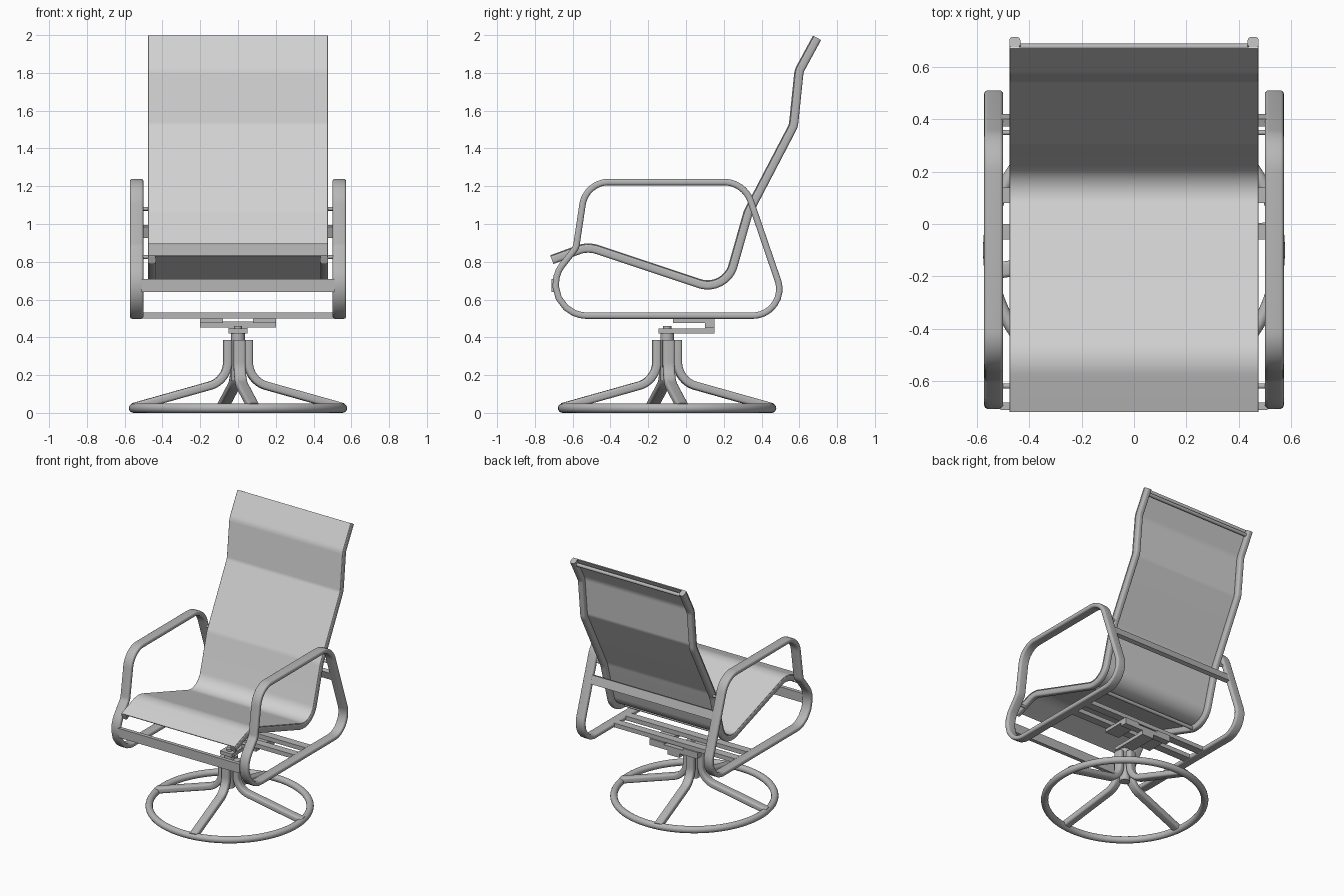
import bpy, bmesh
from math import cos, sin, pi, radians
from mathutils import Vector, Matrix

if "Cube" in bpy.data.objects:
    bpy.data.objects.remove(bpy.data.objects["Cube"])


def material(name, grey):
    m = bpy.data.materials.new(name)
    m.use_nodes = True
    colour = (grey, grey, grey, 1)
    m.diffuse_color = colour
    m.node_tree.nodes["Principled BSDF"].inputs["Base Color"].default_value = colour
    return m


FRAME = material("frame grey", 0.47)
FABRIC = material("fabric light grey", 0.64)


def finish(name, bm, mat, place=Matrix()):
    bmesh.ops.recalc_face_normals(bm, faces=bm.faces)
    bm.transform(place)
    mesh = bpy.data.meshes.new(name)
    bm.to_mesh(mesh)
    bm.free()
    mesh.materials.append(mat)
    ob = bpy.data.objects.new(name, mesh)
    bpy.context.collection.objects.link(ob)
    bpy.ops.object.select_all(action="DESELECT")
    ob.select_set(True)
    bpy.context.view_layer.objects.active = ob
    bpy.ops.object.shade_smooth_by_angle(angle=radians(35))
    return ob


def fillet(corners, closed=False, steps=10):
    """Round the corners (y, z, radius) of a polyline."""
    path, n = [], len(corners)
    for i, (y, z, r) in enumerate(corners):
        p = Vector((y, z))
        if not closed and i in (0, n - 1):
            path.append(p)
            continue
        a = (Vector(corners[i - 1][:2]) - p).normalized()
        b = (Vector(corners[(i + 1) % n][:2]) - p).normalized()
        half = a.angle(b) / 2
        centre = p + (a + b).normalized() * (r / sin(half))
        reach = r * cos(half) / sin(half)
        start, end = p + a * reach - centre, p + b * reach - centre
        for k in range(steps + 1):
            path.append(centre + start.lerp(end, k / steps).normalized() * r)
    return path


def section(w, t, r, steps=4):
    """Rounded rectangle, w across and t thick."""
    pts = []
    for q, (sx, sy) in enumerate(((1, 1), (-1, 1), (-1, -1), (1, -1))):
        for k in range(steps + 1):
            a = pi / 2 * (q + k / steps)
            pts.append((sx * (w / 2 - r) + r * cos(a), sy * (t / 2 - r) + r * sin(a)))
    return pts


def sweep(name, path, profile, mat, closed=False, offset=0.0, place=Matrix()):
    """Sweep a profile along a path in the y-z plane."""
    bm, rings, n = bmesh.new(), [], len(path)
    for i, p in enumerate(path):
        before = path[i - 1] if closed or i else p
        after = path[(i + 1) % n] if closed or i < n - 1 else p
        d = ((p - before).normalized() + (after - p).normalized()).normalized()
        normal = Vector((-d.y, d.x))
        rings.append([bm.verts.new((u, *(p + normal * (v + offset)))) for u, v in profile])
    m = len(profile)
    for i in range(n if closed else n - 1):
        a, b = rings[i], rings[(i + 1) % n]
        for k in range(m):
            bm.faces.new((a[k], a[(k + 1) % m], b[(k + 1) % m], b[k]))
    if not closed:
        bm.faces.new(rings[0])
        bm.faces.new(rings[-1])
    return finish(name, bm, mat, place)


def box(name, centre, size):
    bm = bmesh.new()
    bmesh.ops.create_cube(bm, size=1)
    place = Matrix.Translation(centre) @ Matrix.Diagonal((*size, 1))
    return finish(name, bm, FRAME, place)


def cylinder(name, centre, radius, length, axis="Z"):
    bm = bmesh.new()
    bmesh.ops.create_cone(bm, cap_ends=True, segments=24, radius1=radius,
                          radius2=radius, depth=length)
    turn = Matrix.Rotation(pi / 2, 4, "Y") if axis == "X" else Matrix()
    return finish(name, bm, FRAME, Matrix.Translation(centre) @ turn)


# Seat side rails and the fabric sling stretched over them
rail = fillet([(-0.71, 0.81, 0), (-0.52, 0.88, 0.15), (0.21, 0.637, 0.14),
               (0.33, 1.06, 0.12), (0.57, 1.52, 0.09), (0.60, 1.81, 0.09), (0.695, 1.985, 0)])
sweep("sling", rail, section(0.952, 0.006, 0.002, 1), FABRIC, offset=0.023)

# Looped arm frame
arm = fillet([(-0.53, 1.222, 0.14), (0.308, 1.222, 0.15), (0.55, 0.515, 0.14),
              (-0.865, 0.515, 0.165), (-0.582, 0.875, 0.07)], closed=True)

for side, s in (("left", 1), ("right", -1)):
    sweep(side + "_seat_rail", rail, section(0.042, 0.046, 0.014), FRAME,
          place=Matrix.Translation((s * 0.456, 0, 0)))
    sweep(side + "_arm_loop", arm, section(0.072, 0.034, 0.013), FRAME, closed=True,
          place=Matrix.Translation((s * 0.537, 0, 0)))
    # Bolts joining rail and arm
    cylinder(side + "_back_bolt", (s * 0.49, 0.35, 1.08), 0.01, 0.06, "X")
    cylinder(side + "_front_bolt", (s * 0.49, -0.62, 0.825), 0.01, 0.06, "X")
    # Mounting pad beneath the seat frame
    box(side + "_mount_pad", (s * 0.14, 0.04, 0.488), (0.12, 0.22, 0.024))

# Stretchers between the arm loops
box("front_stretcher", (0, -0.697, 0.675), (1.02, 0.028, 0.07))
back_bar = box("back_stretcher", (0, 0, 0), (1.02, 0.03, 0.064))
back_bar.location = (0, 0.397, 0.96)
back_bar.rotation_euler.x = radians(19)
for name, y in (("front", -0.03), ("rear", 0.11)):
    box(name + "_lower_stretcher", (0, y, 0.516), (1.02, 0.06, 0.032))

# Rods holding the rails apart
for name, y, z in (("top", 0.677, 1.955), ("seat", 0.1, 0.672)):
    cylinder(name + "_spreader_rod", (0, y, z), 0.013, 0.9, "X")

# Swivel mechanism
box("swivel_rear_block", (0, 0.125, 0.468), (0.4, 0.05, 0.034))
box("swivel_link", (0, 0.125, 0.44), (0.1, 0.05, 0.04))
box("swivel_arm", (0, 0.0, 0.433), (0.1, 0.29, 0.026))
cylinder("swivel_cap", (0, -0.1, 0.452), 0.022, 0.016)
cylinder("swivel_post", (0, -0.1, 0.3), 0.036, 0.26)

# Pedestal: four bent legs on a round floor ring
leg = fillet([(0.056, 0.385, 0), (0.056, 0.17, 0.13), (0.56, 0.03, 0)])
for i in range(4):
    turn = Matrix.Rotation(radians(8.5 + 90 * i - 90), 4, "Z")
    sweep("pedestal_leg_%d" % (i + 1), leg, section(0.062, 0.044, 0.014), FRAME,
          place=Matrix.Translation((0, -0.1, 0)) @ turn)

bpy.ops.mesh.primitive_torus_add(location=(0, -0.1, 0.025), major_radius=0.553, minor_radius=0.025,
                                 major_segments=72, minor_segments=16)
ring = bpy.context.object
ring.name = "floor_ring"
ring.data.materials.append(FRAME)
bpy.ops.object.shade_smooth_by_angle(angle=radians(35))
